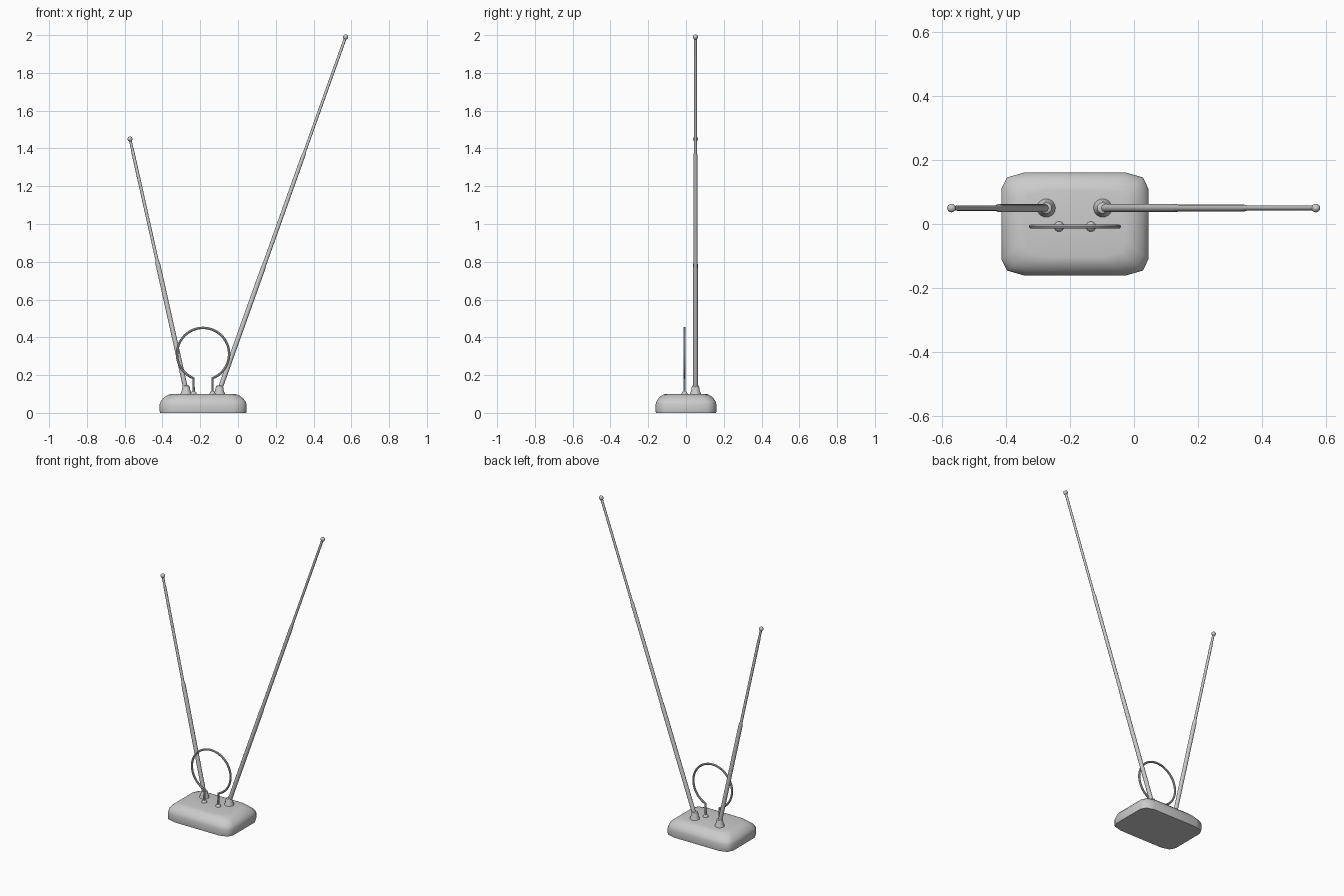
import bpy, bmesh, math
from mathutils import Vector

if "Cube" in bpy.data.objects:
    bpy.data.objects.remove(bpy.data.objects["Cube"])

CX = -0.185  # middle of the base


def finish(name, bm, angle=40):
    bmesh.ops.recalc_face_normals(bm, faces=bm.faces)
    me = bpy.data.meshes.new(name)
    bm.to_mesh(me)
    bm.free()
    ob = bpy.data.objects.new(name, me)
    bpy.context.collection.objects.link(ob)
    bpy.ops.object.select_all(action='DESELECT')
    ob.select_set(True)
    bpy.context.view_layer.objects.active = ob
    bpy.ops.object.shade_smooth_by_angle(angle=math.radians(angle))
    return ob


def skin(name, rings, angle=40):
    """Join a stack of equal point rings and cap both ends."""
    bm = bmesh.new()
    vs = [[bm.verts.new(p) for p in r] for r in rings]
    n = len(vs[0])
    for a, b in zip(vs, vs[1:]):
        for i in range(n):
            bm.faces.new((a[i], a[(i + 1) % n], b[(i + 1) % n], b[i]))
    bm.faces.new(vs[0])
    bm.faces.new(vs[-1])
    return finish(name, bm, angle)


def lathe(name, start, axis, profile, n=16):
    """Turn (distance, radius) pairs around an axis."""
    q = Vector((0, 0, 1)).rotation_difference(axis)
    rings = [[start + q @ Vector((r * math.cos(2 * math.pi * i / n),
                                  r * math.sin(2 * math.pi * i / n), d))
              for i in range(n)] for d, r in profile]
    return skin(name, rings)


def ball(name, loc, r):
    bm = bmesh.new()
    bmesh.ops.create_uvsphere(bm, u_segments=16, v_segments=10, radius=r)
    bmesh.ops.translate(bm, verts=bm.verts, vec=loc)
    return finish(name, bm)


# Base: faceted corner outline, rounded shoulder
def outline(inset, z):
    hx, hy = 0.23 - inset, 0.161 - inset * 0.85
    corner = [(hx, hy - 0.05), (hx - 0.017, hy - 0.015), (hx - 0.07, hy)]
    pts = []
    for sx, sy in ((1, 1), (-1, 1), (-1, -1), (1, -1)):
        c = corner if sx * sy > 0 else corner[::-1]
        pts += [Vector((CX + sx * x, sy * y, z)) for x, y in c]
    return pts


skin("base", [outline(i, z) for i, z in
              ((0.002, 0), (0, 0.01), (0, 0.045), (0.005, 0.06), (0.017, 0.076),
               (0.034, 0.09), (0.052, 0.098), (0.068, 0.101))], 50)


# Telescopic rods: foot, tip, section ends (height fraction, radius)
def rod(side, foot, tip, sections):
    foot, tip = Vector(foot), Vector(tip)
    axis = tip - foot
    length = axis.length
    prof, d = [], 0
    for frac, r in sections:
        prof += [(d, r), (frac * length - 0.012, r)]
        d = frac * length + 0.012
    lathe(side + "_rod", foot, axis, prof)
    ball(side + "_rod_tip", tip, 0.0135)
    # flared socket on the base
    lathe(side + "_socket", Vector((foot.x, foot.y, 0.095)), Vector((0, 0, 1)),
          [(0, 0.03), (0.01, 0.028), (0.022, 0.023), (0.04, 0.02),
           (0.048, 0.017), (0.051, 0.011)], 20)


rod("left", (-0.275, 0.05, 0.12), (-0.572, 0.05, 1.45),
    [(0.51, 0.0125), (0.95, 0.0085), (1.0, 0.007)])
rod("right", (-0.098, 0.05, 0.12), (0.57, 0.05, 1.99),
    [(0.35, 0.0125), (0.67, 0.0105), (1.01, 0.0075)])

# Wire loop with two straight legs
R, zc, leg = 0.138, 0.312, 0.05
a0 = math.asin(leg / R)
path = [(CX + leg, 0.095)]
for i in range(49):
    a = a0 + (2 * math.pi - 2 * a0) * i / 48
    path.append((CX + R * math.sin(a), zc - R * math.cos(a)))
path.append((CX - leg, 0.095))
cu = bpy.data.curves.new("loop_path", 'CURVE')
cu.dimensions = '3D'
sp = cu.splines.new('POLY')
sp.points.add(len(path) - 1)
for p, (x, z) in zip(sp.points, path):
    p.co = (x, -0.008, z, 1)
cu.bevel_depth = 0.0065
cu.bevel_resolution = 2
cu.use_fill_caps = True
tmp = bpy.data.objects.new("loop_path", cu)
bpy.context.collection.objects.link(tmp)
bm = bmesh.new()
bm.from_mesh(tmp.to_mesh())
tmp.to_mesh_clear()
bpy.data.objects.remove(tmp)
finish("wire_loop", bm)

# Small feet where the loop enters the base
for side, s in (("left", -1), ("right", 1)):
    ball(side + "_loop_foot", (CX + s * leg, -0.008, 0.1), 0.016)
